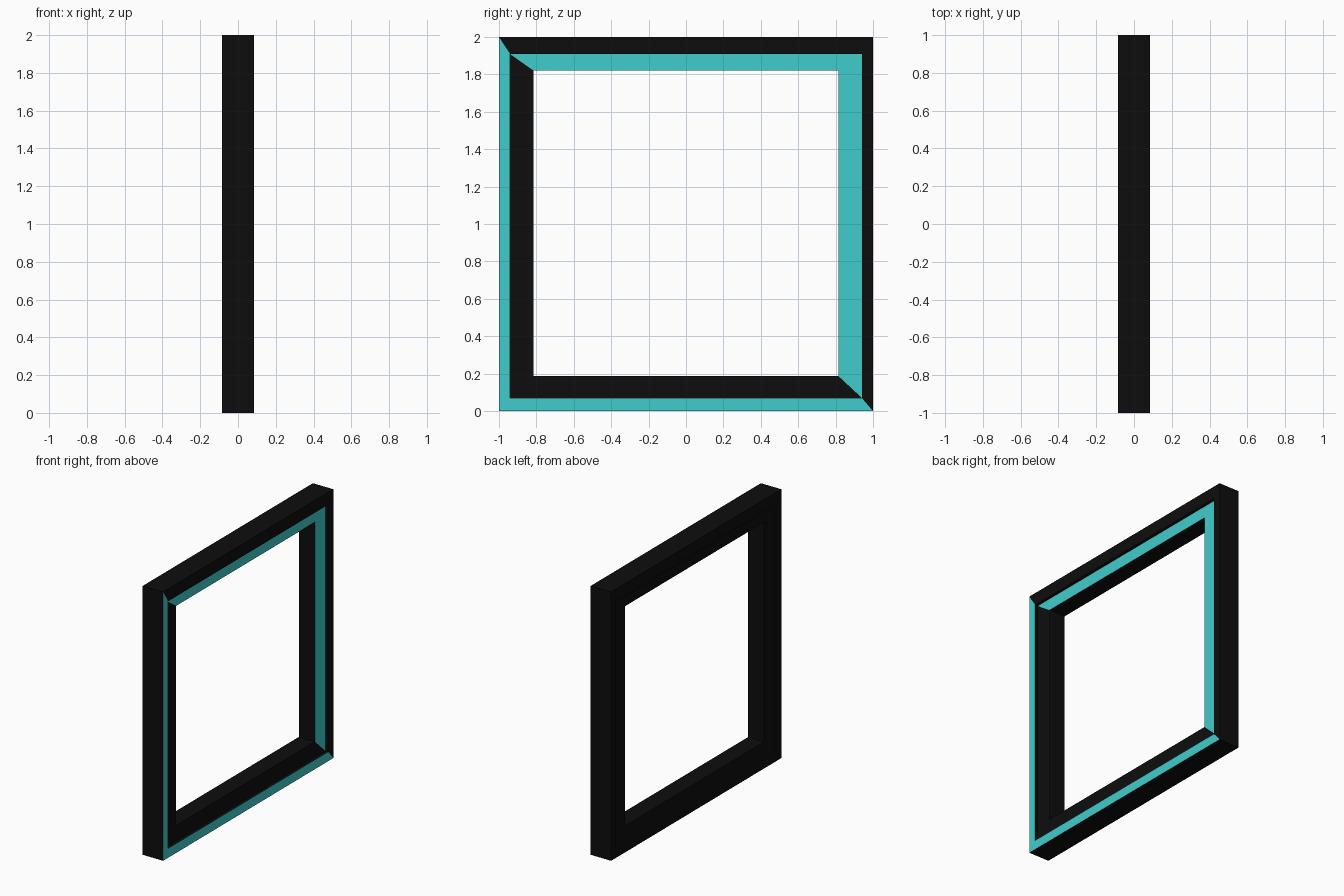
import bpy
import bmesh

cube = bpy.data.objects.get("Cube")
if cube:
    bpy.data.objects.remove(cube)


def material(name, rgb):
    mat = bpy.data.materials.new(name)
    mat.use_nodes = True
    mat.diffuse_color = (*rgb, 1)
    mat.node_tree.nodes["Principled BSDF"].inputs["Base Color"].default_value = (*rgb, 1)
    return mat


black = material("black", (0.004, 0.004, 0.004))
teal = material("teal", (0.051, 0.604, 0.604))

# Rectangles: half width in y, bottom z, top z
OUTER = (1.0, 0.0, 2.0)
STEP = (0.94, 0.07, 1.908)
OPENING = (0.815, 0.187, 1.82)
HALF = 0.084
FRONT_RECESS, BACK_RECESS = 0.022, 0.014

# Cross-section as a closed chain of rectangles at depths along x
section = [
    (HALF, OUTER),
    (HALF, STEP),
    (HALF - FRONT_RECESS, STEP),
    (HALF - FRONT_RECESS, OPENING),
    (BACK_RECESS - HALF, OPENING),
    (BACK_RECESS - HALF, STEP),
    (-HALF, STEP),
    (-HALF, OUTER),
]

bm = bmesh.new()
loops = []
for x, (w, lo, hi) in section:
    corners = [(-w, lo), (w, lo), (w, hi), (-w, hi)]
    loops.append([bm.verts.new((x, y, z)) for y, z in corners])

# Sides in order: bottom, right, top, left; teal alternates on the two flat bands
BOTTOM, RIGHT, TOP, LEFT = range(4)
teal_sides = {0: (BOTTOM, LEFT), 2: (TOP, RIGHT)}
for i, a in enumerate(loops):
    b = loops[(i + 1) % len(loops)]
    for side in range(4):
        n = (side + 1) % 4
        face = bm.faces.new((a[side], a[n], b[n], b[side]))
        face.material_index = int(side in teal_sides.get(i, ()))
bmesh.ops.recalc_face_normals(bm, faces=bm.faces)

mesh = bpy.data.meshes.new("square_frame")
bm.to_mesh(mesh)
bm.free()
mesh.materials.append(black)
mesh.materials.append(teal)
frame = bpy.data.objects.new("square_frame", mesh)
bpy.context.collection.objects.link(frame)
